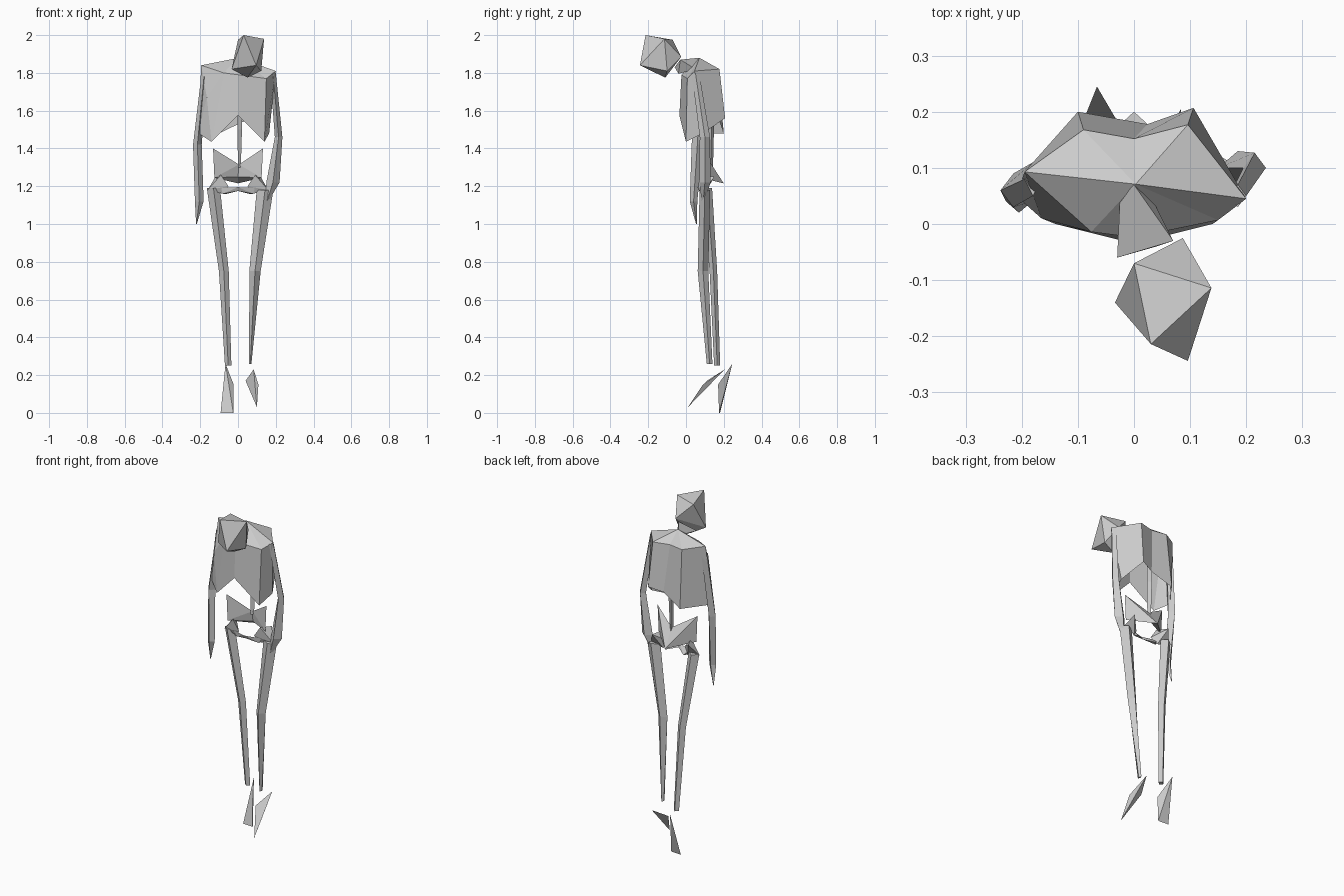
import bpy
import bmesh
from math import cos, sin, pi
from mathutils import Vector

default_cube = bpy.data.objects.get("Cube")
if default_cube:
    bpy.data.objects.remove(default_cube, do_unlink=True)

bone = bpy.data.materials.new("bone_grey")
bone.use_nodes = True
bone_colour = (0.6, 0.6, 0.6, 1)
bone.diffuse_color = bone_colour
bone.node_tree.nodes["Principled BSDF"].inputs["Base Color"].default_value = bone_colour


def finish(name, bm):
    """Turn a bmesh into a flat-shaded grey object; coordinates are in hundredths."""
    bmesh.ops.scale(bm, vec=Vector((1, 1, 1)) / 100, verts=bm.verts)
    bmesh.ops.recalc_face_normals(bm, faces=bm.faces)
    mesh = bpy.data.meshes.new(name)
    bm.to_mesh(mesh)
    bm.free()
    mesh.materials.append(bone)
    part = bpy.data.objects.new(name, mesh)
    bpy.context.collection.objects.link(part)
    return part


def hull(name, *points):
    """Faceted solid wrapped round a few points."""
    bm = bmesh.new()
    for point in points:
        bm.verts.new(point)
    bmesh.ops.convex_hull(bm, input=bm.verts)
    return finish(name, bm)


def shell(name, corners, faces):
    """Open surface whose faces are spelled out with corner names."""
    bm = bmesh.new()
    verts = {key: bm.verts.new(point) for key, point in corners.items()}
    for face in faces:
        bm.faces.new([verts[key] for key in face.split()])
    return finish(name, bm)


def limb(name, *stations, sides=4):
    """Loft through stations of x, y, z, half width, half depth."""
    bm = bmesh.new()
    rings = []
    for x, y, z, wide, deep in stations:
        angles = [2 * pi * i / sides for i in range(sides)]
        rings.append([bm.verts.new((x + wide * cos(a), y + deep * sin(a), z)) for a in angles])
    for low, high in zip(rings, rings[1:]):
        for i in range(sides):
            j = (i + 1) % sides
            bm.faces.new((low[i], low[j], high[j], high[i]))
    bm.faces.new(rings[0])
    bm.faces.new(rings[-1])
    return finish(name, bm)


# Head, bowed forward and turned to one side
hull("head", (3, -21.4, 200), (13.8, -11.4, 198), (9.6, -24.4, 184), (0, -7, 197.5),
     (8.7, -2.5, 188.5), (-3.4, -14, 182), (5, -11, 177.5), (12.3, -10, 181))
hull("neck", (0, 7, 188), (-2.5, 4.5, 185), (3, 5, 182), (-3, -6, 183),
     (7, -3, 187), (4, -4, 179.5))

# Ribcage, open underneath
ribs = dict(
    neck=(0.3, 7.1, 188), shoulder_r=(-19.5, 9.3, 184), shoulder_l=(20, 4.5, 181),
    back_r=(-9, 16.8, 182), back_m=(0, 15.2, 182), back_l=(9.6, 17.7, 182),
    loin_r=(-10, 20, 148), loin_m=(2.4, 17.8, 154), loin_l=(10.6, 20.7, 156),
    chest_r=(-7.6, -1.4, 180), chest_m=(0, -2.4, 179), chest_l=(15, 0.7, 177),
    pec_r=(-16.5, 1, 167), side_r=(-21, 5, 148), side_l=(16.5, 9, 148),
    rib_r=(-14, 0, 143.5), rib_m=(0, -3.5, 157.5), rib_l=(14, 0, 143.5))
shell("ribcage", ribs, [
    "neck shoulder_r back_r", "neck back_r back_m", "neck back_m back_l",
    "neck back_l shoulder_l", "neck shoulder_l chest_l", "neck chest_l chest_m",
    "neck chest_m chest_r", "neck chest_r shoulder_r",
    "back_r loin_r loin_m back_m", "back_m loin_m loin_l back_l",
    "chest_m rib_m rib_l chest_l", "chest_m chest_r rib_r rib_m",
    "chest_r pec_r rib_r", "pec_r side_r rib_r", "chest_r shoulder_r pec_r",
    "shoulder_r side_r pec_r", "shoulder_r back_r loin_r side_r",
    "shoulder_l side_l rib_l chest_l", "shoulder_l back_l loin_l side_l"])

# Spine between ribcage and pelvis
limb("spine", (0.5, 14, 176, 1.8, 1.5), (0.5, 13.5, 150, 1.6, 1.5), (0.5, 13, 130, 1, 1.5), sides=3)

# Pelvis: hip wings, hip joints and the front bar
for side, s in (("left", 1), ("right", -1)):
    hull(side + "_hip_wing", (13.2 * s, 8, 140), (0.5, 13, 131.5),
         (12.5 * s, 8, 124.5), (0, 20, 121.5), (0, 14, 125))
    hull(side + "_hip_joint", (16 * s, 10, 118), (9 * s, 8, 126), (12 * s, 15, 125),
         (5 * s, 8, 120), (8 * s, 10, 116))
    hull(side + "_pelvis_bar", (9 * s, 9, 119), (8 * s, 9, 116), (0, 6, 119.5),
         (0, 7, 117.5), (6 * s, 11, 116))

# Arms
limb("right_arm", (-18, 8, 178, 1.5, 3), (-21.5, 6, 142, 2.3, 3),
     (-20.5, 4, 112, 2.3, 2), (-22, 5.5, 100, 0.2, 0.2))
limb("left_arm", (18.5, 5, 180, 1.5, 2), (21.5, 10, 146, 2, 2.7),
     (18.5, 10, 122, 3.5, 3), (15, 9, 111, 0.5, 0.5))

# Legs
limb("right_leg", (-13, 11, 119, 3.5, 2.8), (-7.5, 14.5, 75, 2.6, 2), (-5.2, 16.5, 25, 1.7, 1.6))
limb("left_leg", (14.3, 10, 118, 4.4, 2.8), (9, 9, 75, 3, 2.8), (6.5, 12.5, 26, 0.6, 1.5))

# Feet, thin folded plates
foot_faces = ["heel inner toe", "heel toe outer"]
shell("right_foot", dict(heel=(-6.6, 24.5, 26), inner=(-2.3, 17, 15), toe=(-2.5, 17.5, 0),
                         outer=(-9.2, 18, 0)), foot_faces)
shell("left_foot", dict(heel=(8.3, 20.5, 23), inner=(4, 11, 17), toe=(10, 1, 3),
                        outer=(10.8, 9, 15)), foot_faces)
